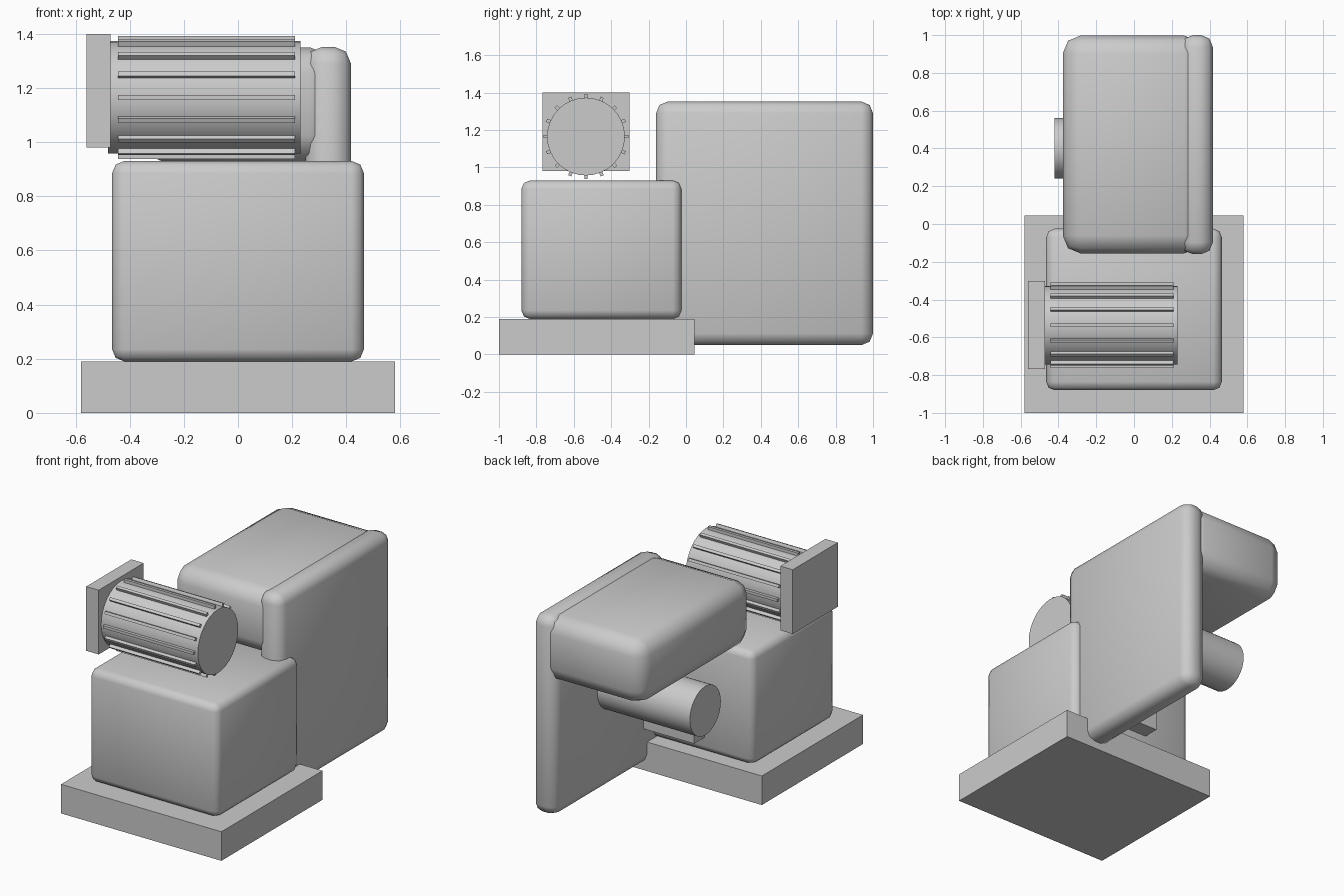
import bpy
import bmesh
from math import pi
from mathutils import Matrix, Vector

cube = bpy.data.objects.get("Cube")
if cube:
    bpy.data.objects.remove(cube, do_unlink=True)

grey = bpy.data.materials.new("plain_grey")
grey.use_nodes = True
grey.diffuse_color = (0.6, 0.6, 0.6, 1)
grey.node_tree.nodes["Principled BSDF"].inputs["Base Color"].default_value = (0.6, 0.6, 0.6, 1)


def finish(bm, name, smooth=None):
    mesh = bpy.data.meshes.new(name)
    bm.to_mesh(mesh)
    bm.free()
    mesh.materials.append(grey)
    obj = bpy.data.objects.new(name, mesh)
    bpy.context.collection.objects.link(obj)
    if smooth:
        bpy.ops.object.select_all(action="DESELECT")
        bpy.context.view_layer.objects.active = obj
        obj.select_set(True)
        bpy.ops.object.shade_smooth_by_angle(angle=smooth)
    return obj


def add_box(bm, low, high):
    low, high = Vector(low), Vector(high)
    place = Matrix.Translation((low + high) / 2) @ Matrix.Diagonal((*(high - low), 1))
    return bmesh.ops.create_cube(bm, size=1, matrix=place)["verts"]


def box(name, low, high, bevel=0):
    bm = bmesh.new()
    add_box(bm, low, high)
    if bevel:
        bmesh.ops.bevel(bm, geom=bm.edges[:], offset=bevel, segments=2,
                        profile=0.5, affect="EDGES")
    return finish(bm, name, pi / 3 if bevel else None)


def x_cylinder(name, x0, x1, y, z, radius):
    bm = bmesh.new()
    place = Matrix.Translation(((x0 + x1) / 2, y, z)) @ Matrix.Rotation(pi / 2, 4, "Y")
    bmesh.ops.create_cone(bm, cap_ends=True, segments=32, radius1=radius,
                          radius2=radius, depth=x1 - x0, matrix=place)
    return finish(bm, name, pi / 6)


# Base and machine body
box("base_plate", (-0.58, -1, 0), (0.58, 0.045, 0.19))
box("main_body", (-0.465, -0.88, 0.19), (0.465, -0.025, 0.93), 0.045)

# Motor lying across the body, with its end plate
MOTOR_Y, MOTOR_Z = -0.535, 1.165
x_cylinder("motor_drum", -0.48, 0.23, MOTOR_Y, MOTOR_Z, 0.208)
box("motor_end_plate", (-0.56, -0.768, 0.98), (-0.47, -0.303, 1.4))

# Cooling fins around the motor
bm = bmesh.new()
FINS = 16
for i in range(FINS):
    verts = add_box(bm, (-0.443, -0.009, 0.2), (0.21, 0.009, 0.227))
    turn = Matrix.Translation((0, MOTOR_Y, MOTOR_Z)) @ Matrix.Rotation(2 * pi * i / FINS, 4, "X")
    bmesh.ops.transform(bm, matrix=turn, verts=verts)
finish(bm, "motor_fins")

# Tall side panel with the overhanging head box
box("side_panel", (0.25, -0.16, 0.05), (0.417, 1, 1.352), 0.062)
box("head_box", (-0.377, -0.156, 0.93), (0.36, 0.998, 1.35), 0.095)

# Spindle under the head, and the bracket joining panel to body
x_cylinder("spindle", -0.42, 0.3, 0.4, 0.71, 0.16)
box("bracket", (-0.115, -0.1, 0.29), (0.3, 0.08, 0.6))
